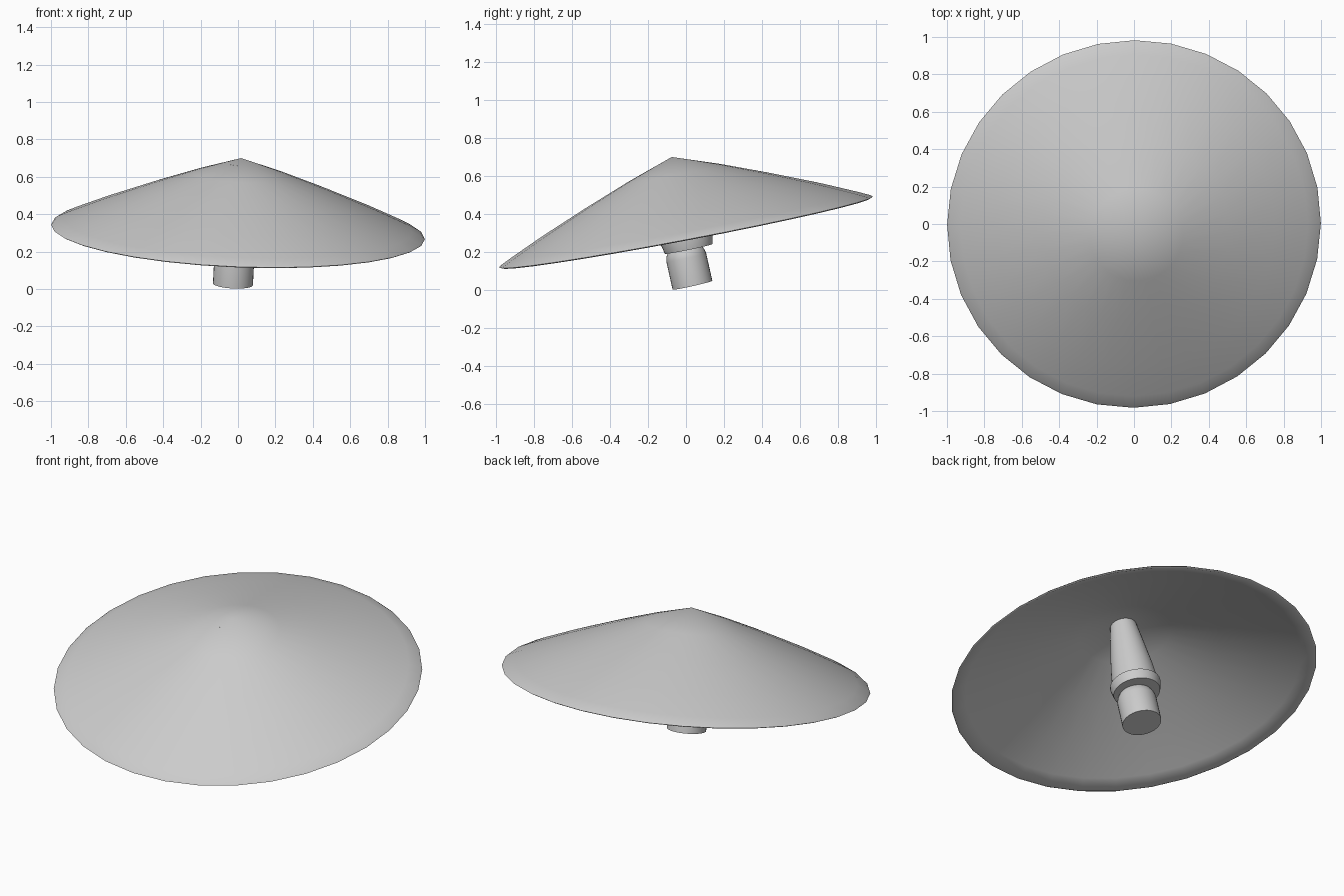
import bpy, bmesh, math
from mathutils import Vector

if "Cube" in bpy.data.objects:
    bpy.data.objects.remove(bpy.data.objects["Cube"])


def lathe(name, profile, centre, axis, sides=32, angle=35):
    """Revolve (radius, height) points about a tilted axis through centre."""
    bm = bmesh.new()
    rings = []
    for r, h in profile:
        if r == 0:
            rings.append([bm.verts.new((0, 0, h))])
        else:
            rings.append([bm.verts.new((r * math.cos(2 * math.pi * i / sides),
                                        r * math.sin(2 * math.pi * i / sides), h))
                          for i in range(sides)])
    for a, b in zip(rings, rings[1:]):
        for i in range(sides):
            j = (i + 1) % sides
            if len(a) == 1:
                bm.faces.new((a[0], b[i], b[j]))
            elif len(b) == 1:
                bm.faces.new((a[i], b[0], a[j]))
            else:
                bm.faces.new((a[i], b[i], b[j], a[j]))
    bmesh.ops.recalc_face_normals(bm, faces=bm.faces)
    mesh = bpy.data.meshes.new(name)
    bm.to_mesh(mesh)
    bm.free()
    ob = bpy.data.objects.new(name, mesh)
    bpy.context.collection.objects.link(ob)
    ob.location = centre
    ob.rotation_mode = 'QUATERNION'
    ob.rotation_quaternion = Vector((0, 0, 1)).rotation_difference(Vector(axis))
    bpy.ops.object.select_all(action='DESELECT')
    ob.select_set(True)
    bpy.context.view_layer.objects.active = ob
    bpy.ops.object.shade_smooth_by_angle(angle=math.radians(angle))
    return ob


# Thin, slightly bulging conical canopy, hollow underneath
outer = [(0, .402), (.25, .316), (.5, .22), (.75, .118), (.93, .038), (.99, .009), (1.0, 0)]
inner = [(.99, -.005), (.92, .028), (.74, .107), (.5, .207), (.25, .303), (0, .388)]
lathe("canopy", outer + inner, (0, 0, .305), (.04, -.19, 1), angle=60)

# Tapered stem with collar, running up inside to the canopy peak
lathe("stem", [(0, -.09), (.128, -.09), (.138, -.045), (.138, -.035), (.126, -.03),
               (.115, .08), (.098, .2), (.078, .33), (.07, .375), (0, .38)],
      (-.005, -.004, .305), (.045, -.205, 1))

# Plug below the collar: cylinder with a domed shoulder
lathe("plug", [(0, 0), (.107, 0), (.107, .15), (.101, .175), (.088, .198), (.07, .215), (0, .225)],
      (-.027, .034, .026), (.05, -.224, 1))
